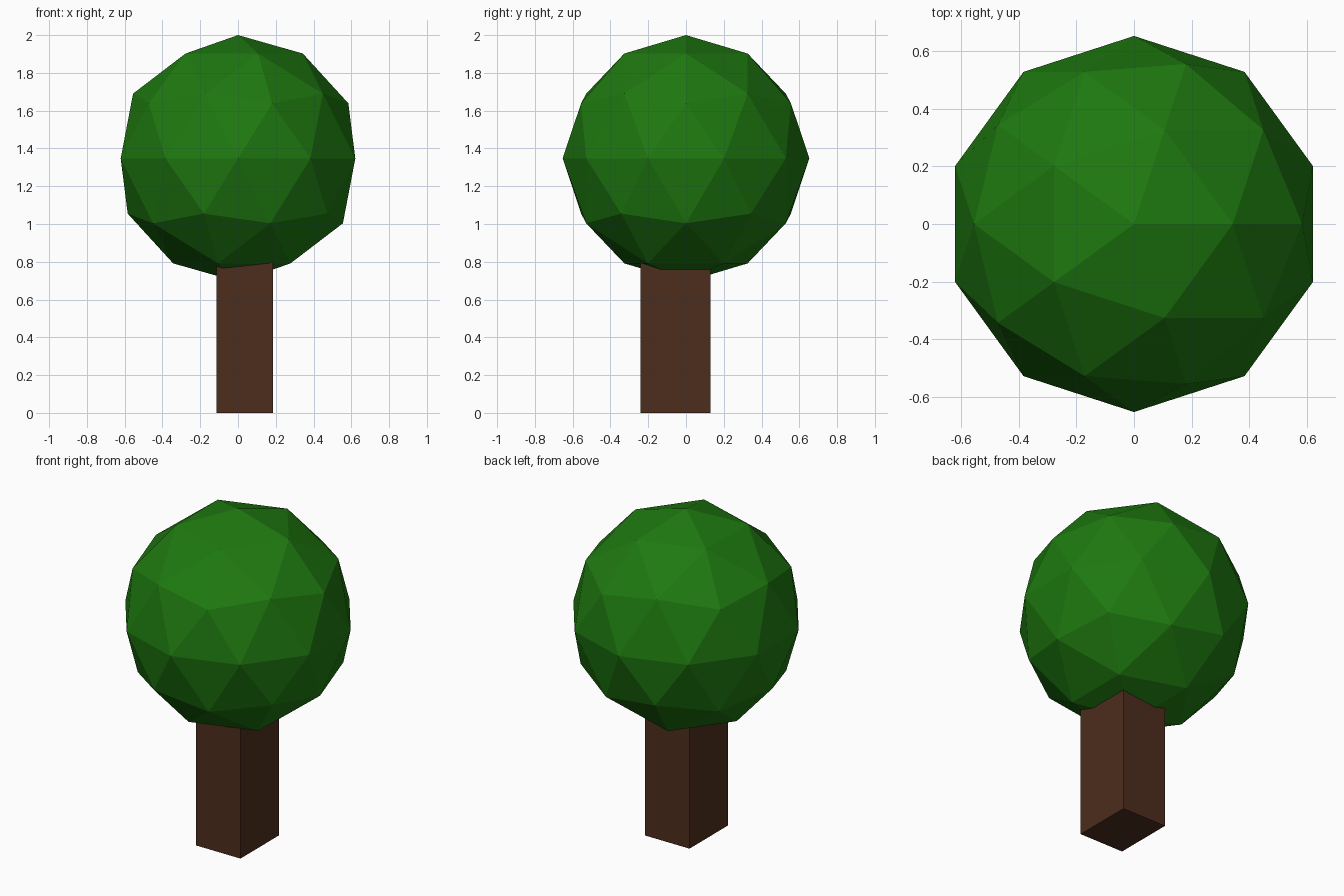
import bpy

if "Cube" in bpy.data.objects:
    bpy.data.objects.remove(bpy.data.objects["Cube"])


def paint(obj, name, color):
    mat = bpy.data.materials.new(name)
    mat.diffuse_color = (*color, 1.0)
    mat.use_nodes = True
    mat.node_tree.nodes["Principled BSDF"].inputs["Base Color"].default_value = mat.diffuse_color
    obj.data.materials.append(mat)


def box(name, low, high):
    center = [(a + b) / 2 for a, b in zip(low, high)]
    bpy.ops.mesh.primitive_cube_add(size=1, location=center)
    obj = bpy.context.object
    obj.name = name
    obj.scale = [b - a for a, b in zip(low, high)]
    bpy.ops.object.transform_apply(location=False, rotation=False, scale=True)
    return obj


# Square trunk, slightly off centre, running up into the foliage
trunk = box("trunk", (-0.115, -0.24, 0.0), (0.185, 0.13, 1.0))
paint(trunk, "bark_brown", (0.075, 0.026, 0.012))

# Faceted ball of foliage
bpy.ops.mesh.primitive_ico_sphere_add(subdivisions=2, radius=0.653, location=(0, 0, 1.347))
foliage = bpy.context.object
foliage.name = "foliage"
bpy.ops.object.shade_flat()
paint(foliage, "leaf_green", (0.013, 0.19, 0.005))
